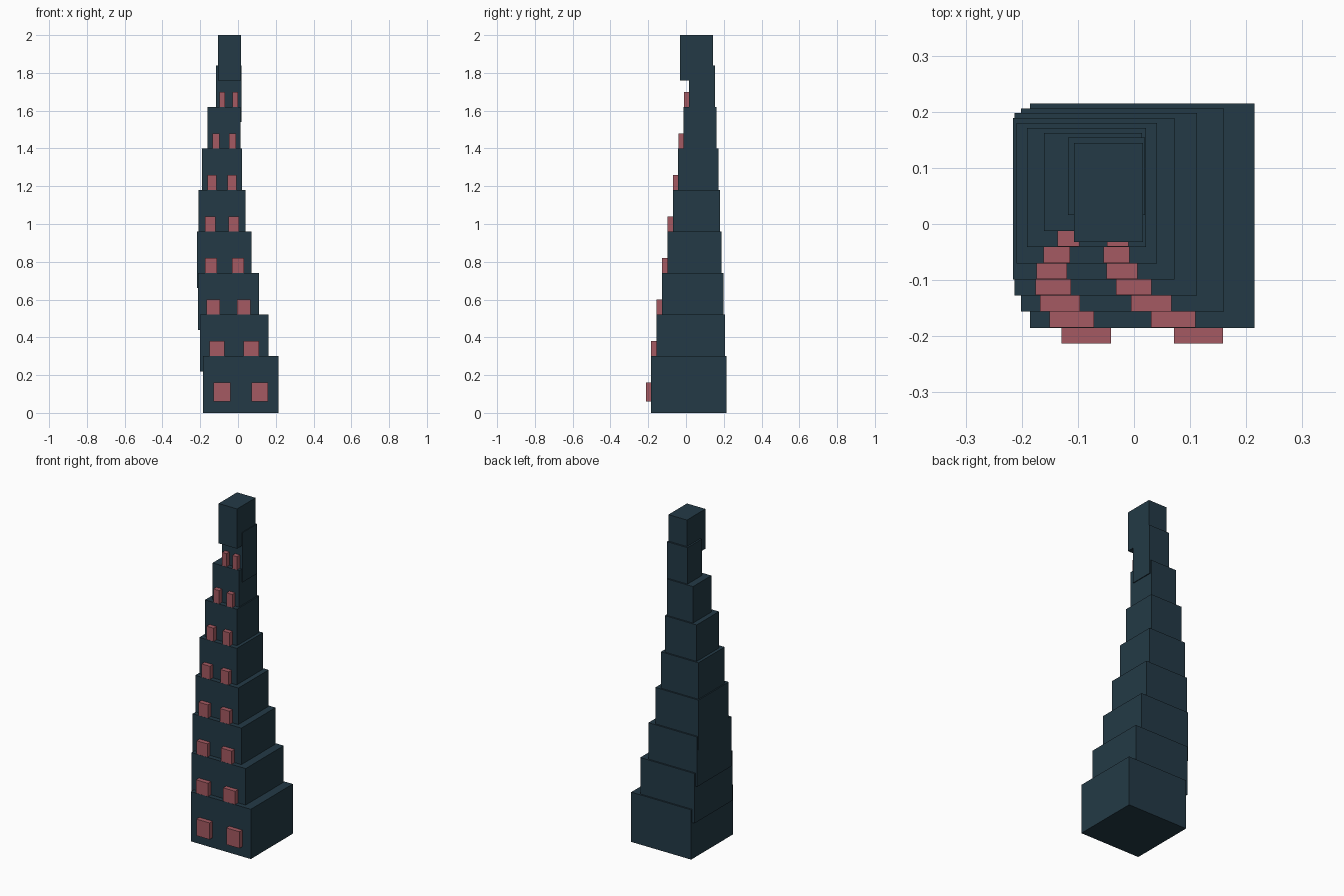
import bpy

if "Cube" in bpy.data.objects:
    bpy.data.objects.remove(bpy.data.objects["Cube"])

def material(name, rgb):
    m = bpy.data.materials.new(name)
    m.diffuse_color = (*rgb, 1)
    m.use_nodes = True
    m.node_tree.nodes["Principled BSDF"].inputs["Base Color"].default_value = m.diffuse_color
    return m

TEAL = material("dark teal", (0.0168, 0.042, 0.061))
ROSE = material("dusty rose", (0.376, 0.102, 0.122))

def box(name, lo, hi, mat):
    """Axis-aligned block between two corners."""
    bpy.ops.mesh.primitive_cube_add(size=1, location=[(a + b) / 2 for a, b in zip(lo, hi)])
    o = bpy.context.object
    o.name = name
    o.scale = [b - a for a, b in zip(lo, hi)]
    bpy.ops.object.transform_apply(location=False, rotation=False, scale=True)
    o.data.materials.append(mat)
    return o

# Curving stack of overlapping, shrinking segments with a pair of suckers each
centres_x = [0.015, -0.0205, -0.0505, -0.072, -0.084, -0.0845, -0.073, -0.049]
for i, cx in enumerate(centres_x):
    size = 0.4 - 0.0375 * i
    h = size / 2
    cy = 0.015 + 0.01 * i
    z = 0.22 * i
    box(f"segment_{i + 1}", (cx - h, cy - h, z), (cx + h, cy + h, z + 0.3), TEAL)
    front = cy - h
    for side, label in ((-1, "left"), (1, "right")):
        sx, w = cx + side * size / 4, size * 0.11
        box(f"sucker_{label}_{i + 1}", (sx - w, front - 0.028, z + 0.06),
            (sx + w, front + 0.012, z + 0.16), ROSE)

# Overhanging tip
box("tip", (-0.107, -0.032, 1.76), (0.016, 0.144, 2.0), TEAL)
